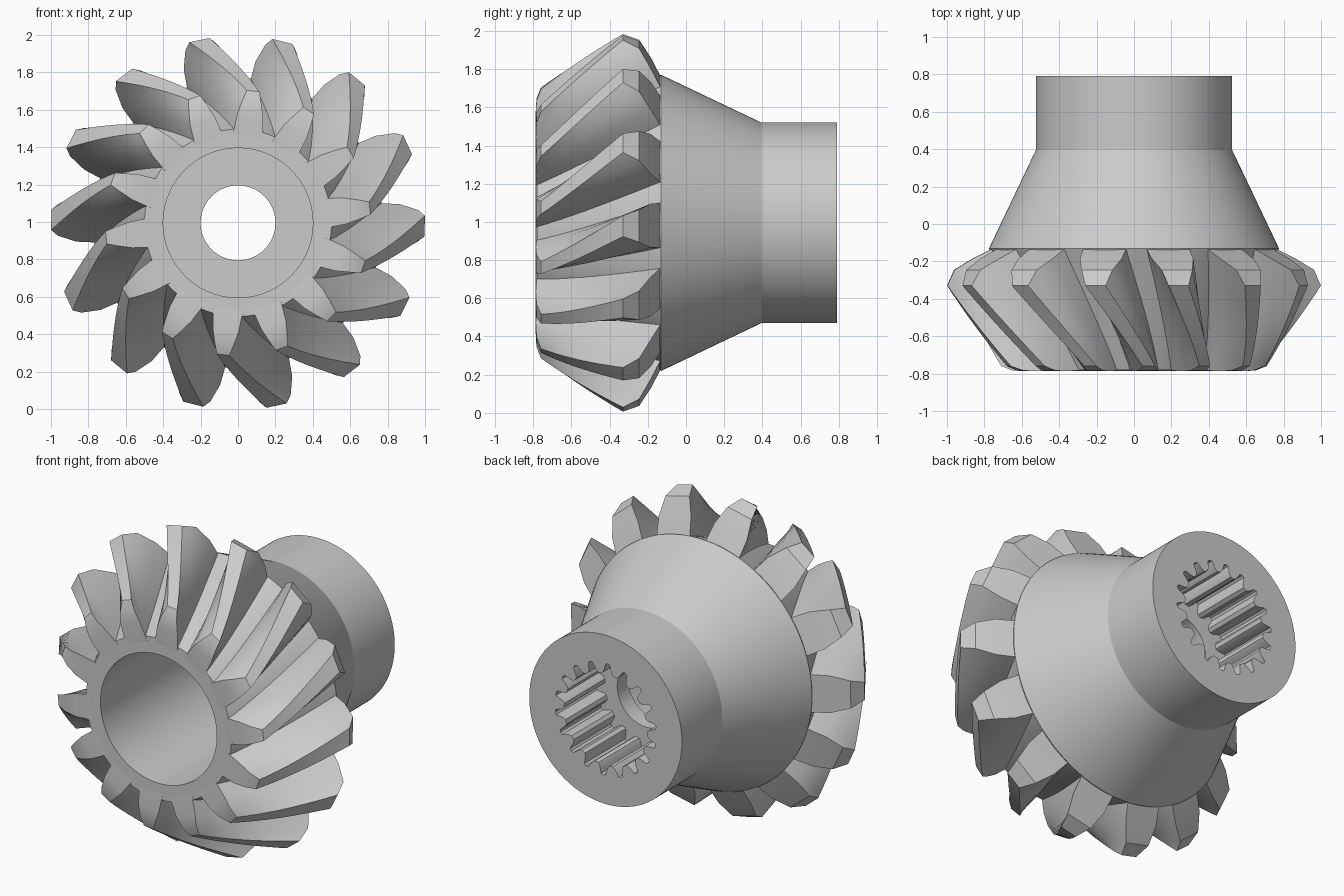
import bpy, bmesh, math

if "Cube" in bpy.data.objects:
    bpy.data.objects.remove(bpy.data.objects["Cube"])

ZC = 0.995          # height of the shaft axis
TEETH = 14
SPLINES = 18
N = SPLINES * 8     # vertices per body ring


def finish(name, bm):
    bmesh.ops.recalc_face_normals(bm, faces=bm.faces[:])
    me = bpy.data.meshes.new(name)
    bm.to_mesh(me)
    bm.free()
    ob = bpy.data.objects.new(name, me)
    bpy.context.collection.objects.link(ob)
    bpy.ops.object.select_all(action='DESELECT')
    ob.select_set(True)
    bpy.context.view_layer.objects.active = ob
    bpy.ops.object.shade_smooth_by_angle(angle=math.radians(22))
    return ob


def polar(r, a, y):
    return (r * math.cos(a), y, ZC + r * math.sin(a))


# Hub: lathed rings (radius, y), with a splined socket in the rear
SPLINE = [0.285, 0.285, 0.285, 0.30, 0.345, 0.35, 0.345, 0.30]
rings = [
    (0.40, -0.78), (0.50, -0.78),            # front rim
    (0.775, -0.13), (0.525, 0.395),          # root cone and back cone
    (0.525, 0.79),                           # rear collar
    (None, 0.79), (None, 0.39),              # splined socket
    (0.20, 0.39), (0.20, 0.28),              # through hole in the web
    (0.40, 0.28),                            # floor of the front bore
]
bm = bmesh.new()
loops = []
for r, y in rings:
    loops.append([bm.verts.new(polar(r or SPLINE[i % 8], math.tau * i / N, y))
                  for i in range(N)])
for k, a in enumerate(loops):
    b = loops[(k + 1) % len(loops)]
    for i in range(N):
        j = (i + 1) % N
        bm.faces.new((a[i], a[j], b[j], b[i]))
finish("gear_hub", bm)

# Spiral teeth: levels from root to tip, (radius, y, half width) at each end
FRONT = [(0.47, -0.780, 0.080), (0.58, -0.787, 0.070),
         (0.65, -0.783, 0.052), (0.71, -0.760, 0.034)]
BACK = [(0.765, -0.131, 0.118), (0.87, -0.185, 0.115),
        (0.965, -0.245, 0.085), (1.00, -0.330, 0.055)]
STATIONS = 10
A_FRONT, A_BACK = math.radians(83.5), math.radians(101.9)

bm = bmesh.new()
for t in range(TEETH):
    turn = math.tau * t / TEETH
    sections = []
    for s in range(STATIONS + 1):
        u = s / STATIONS
        centre = turn + A_FRONT + (A_BACK - A_FRONT) * (u + 0.25 * u * (1 - u))
        right, left = [], []
        for f, b in zip(FRONT, BACK):
            r, y, w = (p + (q - p) * u for p, q in zip(f, b))
            right.append(bm.verts.new(polar(r, centre - w / r, y)))
            left.append(bm.verts.new(polar(r, centre + w / r, y)))
        sections.append(right + left[::-1])
    n = len(sections[0])
    for a, b in zip(sections, sections[1:]):
        for i in range(n):
            j = (i + 1) % n
            bm.faces.new((a[i], a[j], b[j], b[i]))
    # end facets
    for sec in (sections[0], sections[-1]):
        for i in range(n // 2 - 1):
            bm.faces.new((sec[i], sec[i + 1], sec[n - 2 - i], sec[n - 1 - i]))
finish("spiral_teeth", bm)
